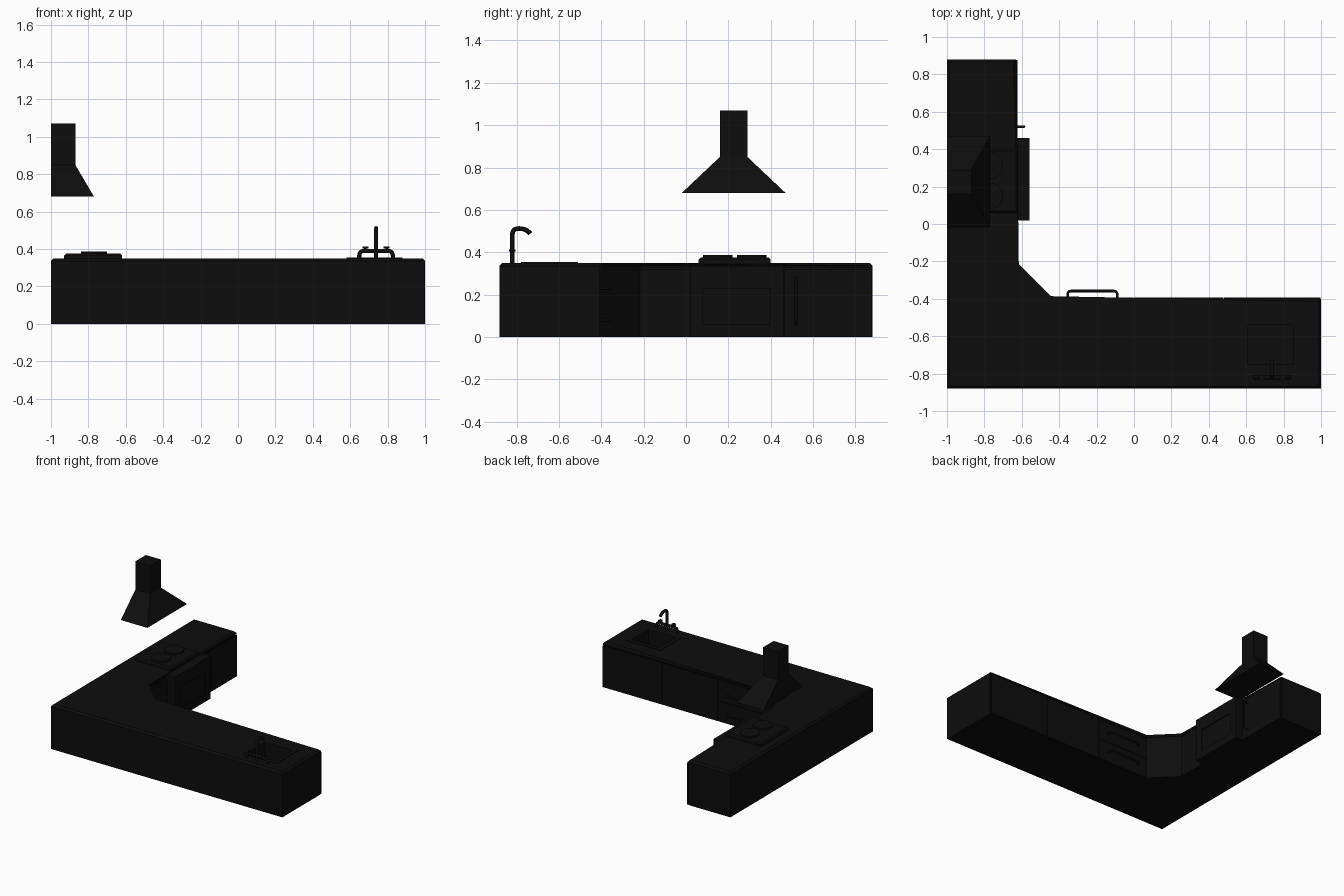
import bpy, bmesh, math
from mathutils import Vector

cube = bpy.data.objects.get("Cube")
if cube:
    bpy.data.objects.remove(cube, do_unlink=True)

# One flat colour for the whole kitchen
COLOUR = (0.004, 0.004, 0.004, 1)
black = bpy.data.materials.new("kitchen_black")
black.use_nodes = True
black.diffuse_color = COLOUR
black.node_tree.nodes["Principled BSDF"].inputs["Base Color"].default_value = COLOUR


def finish(name, bm):
    bmesh.ops.recalc_face_normals(bm, faces=bm.faces)
    mesh = bpy.data.meshes.new(name)
    bm.to_mesh(mesh)
    bm.free()
    mesh.materials.append(black)
    obj = bpy.data.objects.new(name, mesh)
    bpy.context.scene.collection.objects.link(obj)
    return obj


def loft(name, lower, upper, z0, z1, bevel=0):
    """Closed solid between two plan outlines, optional chamfer on the top rim."""
    bm = bmesh.new()
    a = [bm.verts.new((x, y, z0)) for x, y in lower]
    b = [bm.verts.new((x, y, z1)) for x, y in upper]
    bm.faces.new(a)
    top = bm.faces.new(b)
    for i in range(len(a)):
        j = (i + 1) % len(a)
        bm.faces.new((a[i], a[j], b[j], b[i]))
    if bevel:
        bmesh.ops.bevel(bm, geom=list(top.edges), offset=bevel, segments=1, affect='EDGES')
    return finish(name, bm)


def rect(x0, x1, y0, y1):
    return [(x0, y0), (x1, y0), (x1, y1), (x0, y1)]


def box(name, x0, x1, y0, y1, z0, z1, bevel=0):
    r = rect(x0, x1, y0, y1)
    return loft(name, r, r, z0, z1, bevel)


def disc(name, x, y, z0, z1, radius):
    ring = [(x + radius * math.cos(k * math.tau / 24), y + radius * math.sin(k * math.tau / 24))
            for k in range(24)]
    return loft(name, ring, ring, z0, z1)


def tube(name, points, radius, corner=0.02):
    """Round pipe through the points with rounded corners."""
    pts = [Vector(p) for p in points]
    path = [pts[0]]
    for prev, here, after in zip(pts, pts[1:], pts[2:]):
        p = here + (prev - here).normalized() * corner
        q = here + (after - here).normalized() * corner
        for k in range(6):
            t = k / 5
            path.append(p * (1 - t) ** 2 + here * 2 * t * (1 - t) + q * t * t)
    path.append(pts[-1])
    curve = bpy.data.curves.new(name, 'CURVE')
    curve.dimensions = '3D'
    curve.bevel_depth = radius
    curve.bevel_resolution = 2
    curve.use_fill_caps = True
    spline = curve.splines.new('POLY')
    spline.points.add(len(path) - 1)
    for sp, v in zip(spline.points, path):
        sp.co = (*v, 1)
    curve.materials.append(black)
    obj = bpy.data.objects.new(name, curve)
    bpy.context.scene.collection.objects.link(obj)
    return obj


def cut(target, cutter):
    mod = target.modifiers.new("cut", 'BOOLEAN')
    mod.object = cutter
    mod.solver = 'EXACT'
    cutter.hide_render = True
    cutter.hide_viewport = True
    cutter.display_type = 'WIRE'


# L-shaped base cabinets and chamfered worktop
GAP = 0.008


def l_outline(inset):
    d = inset * 0.41
    return [(-1, -0.88), (1, -0.88), (1, -0.4 - inset), (-0.45 - d, -0.4 - inset),
            (-0.63 - inset, -0.22 - d), (-0.63 - inset, 0.88), (-1, 0.88)]


base = loft("cabinet_base", l_outline(GAP), l_outline(GAP), 0, 0.325)
worktop = loft("worktop", l_outline(0), l_outline(0), 0.325, 0.35, 0.014)

# Sink recess, rim and basin floor drain
sink_cutter = box("sink_cutter", 0.61, 0.85, -0.75, -0.54, 0.2, 0.45)
cut(base, sink_cutter)
cut(worktop, sink_cutter)
rim = box("sink_rim", 0.58, 0.88, -0.78, -0.51, 0.345, 0.354)
cut(rim, sink_cutter)
disc("sink_drain", 0.73, -0.645, 0.2, 0.204, 0.025)


# Door and drawer fronts, flush with the worktop edge
def front(name, p, q, z0=0, z1=0.322):
    p, q = Vector(p), Vector(q)
    along = (q - p).normalized()
    inward = Vector((along.y, -along.x)) * GAP
    p, q = p + along * 0.002, q - along * 0.002
    plan = [p, q, q + inward, p + inward]
    return loft(name, plan, plan, z0, z1)


front("sink_door", (1, -0.4), (0.48, -0.4))
front("middle_door", (0.48, -0.4), (0, -0.4))
front("lower_drawer", (0, -0.4), (-0.45, -0.4), 0, 0.158)
front("upper_drawer", (0, -0.4), (-0.45, -0.4), 0.162)
front("corner_door", (-0.45, -0.4), (-0.63, -0.22))
front("side_door", (-0.63, -0.22), (-0.63, 0.02))
front("end_door", (-0.63, 0.46), (-0.63, 0.88))

# Bar handles
for label, z in (("lower", 0.08), ("upper", 0.23)):
    tube(label + "_drawer_handle", [(-0.355, -0.405, z), (-0.355, -0.358, z),
                                    (-0.09, -0.358, z), (-0.09, -0.405, z)], 0.007)
tube("end_door_handle", [(-0.635, 0.52, 0.06), (-0.588, 0.52, 0.06),
                         (-0.588, 0.52, 0.28), (-0.635, 0.52, 0.28)], 0.007)

# Oven standing proud of the cabinets, with a sunken window
oven = box("oven", -0.64, -0.56, 0.02, 0.46, 0, 0.335)
cut(oven, box("oven_window_cutter", -0.568, -0.5, 0.08, 0.4, 0.06, 0.23))

# Cooktop with two hot plates
box("cooktop", -0.93, -0.62, 0.06, 0.4, 0.345, 0.375, 0.01)
for i, y in enumerate((0.15, 0.31)):
    disc(f"hot_plate_{i + 1}", -0.77, y, 0.37, 0.387, 0.07)

# Extractor hood and chimney
flue = rect(-1, -0.87, 0.16, 0.29)
loft("hood", rect(-1, -0.77, -0.02, 0.47), flue, 0.68, 0.85)
loft("hood_chimney", flue, flue, 0.85, 1.07)

# Tap: bridge pipe, swan-neck spout and two knobs
TAP_X, TAP_Y = 0.738, -0.82
tube("tap_bridge", [(TAP_X - 0.09, TAP_Y, 0.345), (TAP_X - 0.09, TAP_Y, 0.39),
                    (TAP_X + 0.09, TAP_Y, 0.39), (TAP_X + 0.09, TAP_Y, 0.345)], 0.011, 0.028)
tube("tap_spout", [(TAP_X, TAP_Y, 0.345), (TAP_X, TAP_Y, 0.512),
                   (TAP_X, -0.755, 0.512), (TAP_X, -0.735, 0.488)], 0.011, 0.03)
for side, s in (("right", -1), ("left", 1)):
    x = TAP_X + s * 0.057
    disc(side + "_tap_stem", x, TAP_Y, 0.39, 0.405, 0.007)
    disc(side + "_tap_knob", x, TAP_Y, 0.403, 0.413, 0.016)
